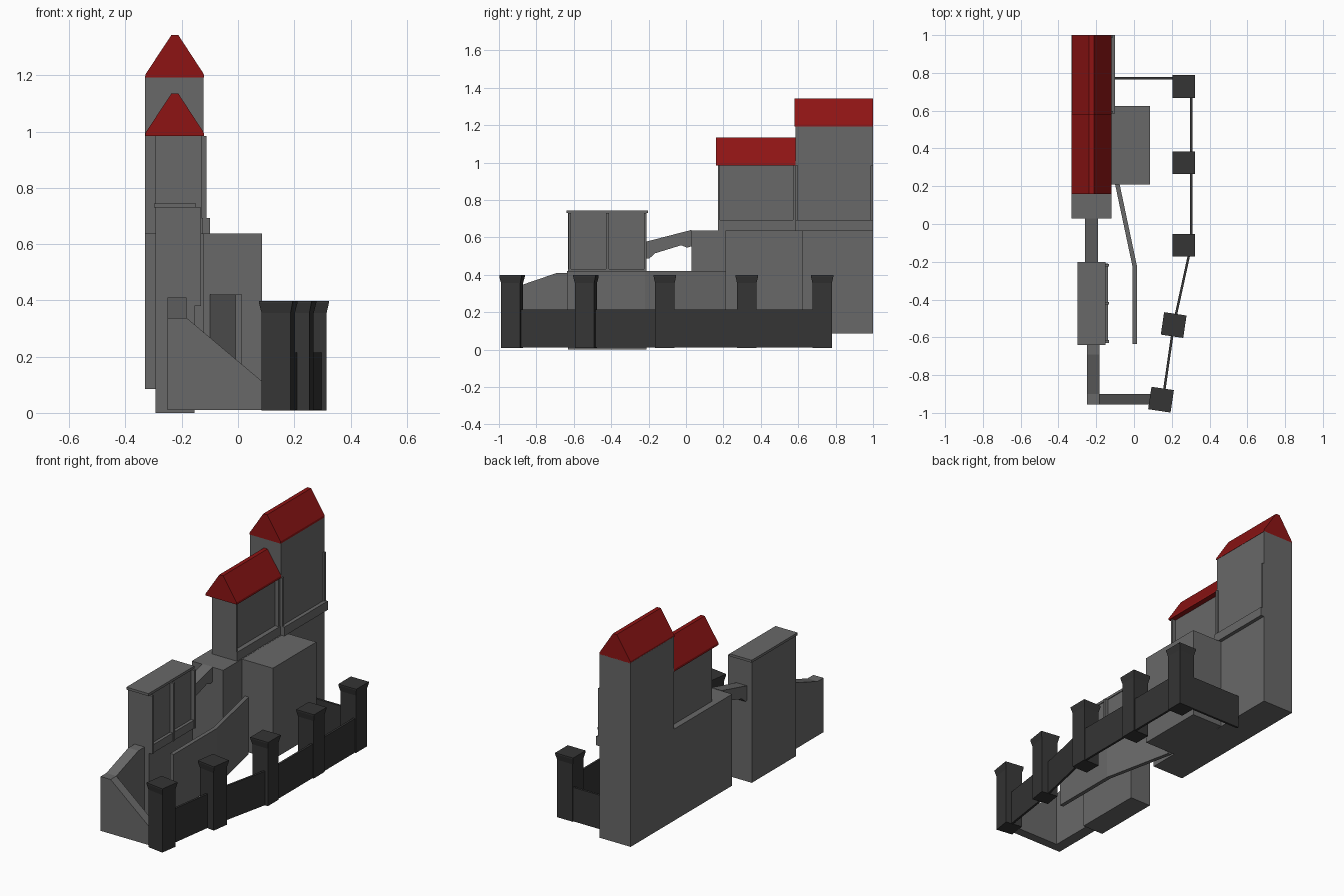
import bpy, bmesh, math
from mathutils import Matrix, Vector

if "Cube" in bpy.data.objects:
    bpy.data.objects.remove(bpy.data.objects["Cube"])


def material(name, rgb):
    m = bpy.data.materials.new(name)
    m.diffuse_color = (*rgb, 1)
    m.use_nodes = True
    m.node_tree.nodes["Principled BSDF"].inputs["Base Color"].default_value = m.diffuse_color
    return m


STONE = material("stone_grey", (0.14, 0.14, 0.14))
DARK = material("dark_stone", (0.035, 0.035, 0.035))
RED = material("red_tiles", (0.27, 0.007, 0.007))


def finish(name, bm, mat):
    bmesh.ops.recalc_face_normals(bm, faces=bm.faces)
    me = bpy.data.meshes.new(name)
    bm.to_mesh(me)
    bm.free()
    me.materials.append(mat)
    ob = bpy.data.objects.new(name, me)
    bpy.context.collection.objects.link(ob)
    return ob


def box(name, x, y, z, mat=STONE):
    bm = bmesh.new()
    bmesh.ops.create_cube(bm, size=1)
    for v in bm.verts:
        v.co = Vector([(r[0] + r[1]) / 2 + c * (r[1] - r[0]) for r, c in zip((x, y, z), v.co)])
    return finish(name, bm, mat)


def extrude(name, pts, axis, a, b, mat=STONE):
    """Extrude a profile along an axis: x takes (y,z), y takes (x,z), z takes (x,y)."""
    bm = bmesh.new()

    def at(p, d):
        c = list(p)
        c.insert("xyz".index(axis), d)
        return bm.verts.new(c)
    lo, hi = [at(p, a) for p in pts], [at(p, b) for p in pts]
    bm.faces.new(lo)
    bm.faces.new(hi)
    n = len(pts)
    for i in range(n):
        j = (i + 1) % n
        bm.faces.new((lo[i], lo[j], hi[j], hi[i]))
    return finish(name, bm, mat)


def wall(name, path, t, z0, z1, mat):
    """Thin wall of thickness t following a plan path that runs mainly along y."""
    pts = [(x - t / 2, y) for x, y in path] + [(x + t / 2, y) for x, y in reversed(path)]
    return extrude(name, pts, "z", z0, z1, mat)


def roof(name, z, y0, y1):
    extrude(name, [(-0.33, z), (-0.12, z), (-0.122, z + 0.012), (-0.212, z + 0.15),
                   (-0.237, z + 0.15), (-0.328, z + 0.012)], "y", y0, y1, RED)


# Keep: long base, tall rear tower, middle tower and side block
box("keep_base", (-0.33, -0.12), (0.03, 0.585), (0.085, 0.638))
box("tall_tower", (-0.33, -0.122), (0.585, 1.0), (0.085, 1.197))
box("middle_tower", (-0.293, -0.153), (0.17, 0.585), (0.638, 0.988))
box("side_block", (-0.12, 0.086), (0.21, 0.625), (0.085, 0.637))
roof("tall_tower_roof", 1.193, 0.58, 1.0)
roof("middle_tower_roof", 0.985, 0.16, 0.585)

# Ledges and pilasters on the courtyard side of the towers
box("tall_tower_ledge", (-0.122, -0.10), (0.585, 1.0), (0.638, 0.692))
box("middle_tower_ledge", (-0.153, -0.125), (0.17, 0.585), (0.638, 0.692))
for y in (0.585, 0.987):
    box("tall_tower_pilaster", (-0.122, -0.112), (y, y + 0.013), (0.692, 0.985))
for y in (0.17, 0.572):
    box("middle_tower_pilaster", (-0.153, -0.13), (y, y + 0.013), (0.692, 0.985))

# Gate tower with cap, sill and three pilasters
box("gate_tower", (-0.293, -0.155), (-0.63, -0.21), (0, 0.735))
box("gate_tower_cap", (-0.298, -0.15), (-0.64, -0.202), (0.73, 0.745))
box("gate_tower_sill", (-0.155, -0.137), (-0.63, -0.21), (0.38, 0.43))
for y in (-0.622, -0.42, -0.218):
    box("gate_tower_pilaster", (-0.155, -0.132), (y - 0.007, y + 0.007), (0.38, 0.73))

# Sloping bridge from the gate tower to the keep
extrude("bridge", [(-0.21, 0.578), (0.03, 0.64), (0.03, 0.552), (0.005, 0.545), (-0.025, 0.558),
                   (-0.165, 0.515), (-0.195, 0.488), (-0.21, 0.488)], "x", -0.26, -0.19)

# Front walls: stepped wall and descending wall
extrude("front_side_wall", [(-0.955, 0.01), (-0.63, 0.01), (-0.63, 0.41), (-0.69, 0.41),
                            (-0.90, 0.338), (-0.955, 0.338)], "x", -0.25, -0.183)
extrude("front_slope_wall", [(-0.183, 0.01), (0.13, 0.01), (0.13, 0.075), (-0.183, 0.338)],
        "y", -0.955, -0.90)

# Inner courtyard wall
wall("inner_wall", [(0.003, -0.635), (0.003, -0.22), (-0.088, 0.21)], 0.024, 0.075, 0.42, STONE)

# Outer curtain wall
wall("outer_wall", [(0.15, -0.95), (0.21, -0.535), (0.303, -0.17 + 0.06), (0.303, 0.77)],
     0.013, 0.01, 0.215, DARK)
box("rear_outer_wall", (-0.12, 0.303), (0.764, 0.777), (0.01, 0.215), DARK)

# Outer turrets with flared tops
turrets = [(0.263, 0.728, 0), (0.263, 0.325, 0), (0.263, -0.113, 0),
           (0.21, -0.535, -8.5), (0.143, -0.93, -8.5)]
for x, y, rot in turrets:
    bm = bmesh.new()
    prev = None
    for half, z in [(0.052, 0.008), (0.052, 0.355), (0.06, 0.39), (0.06, 0.398)]:
        ring = [bm.verts.new((sx * half, sy * half, z))
                for sx, sy in ((-1, -1), (1, -1), (1, 1), (-1, 1))]
        if prev is None:
            bm.faces.new(ring)
        else:
            for i in range(4):
                j = (i + 1) % 4
                bm.faces.new((prev[i], prev[j], ring[j], ring[i]))
        prev = ring
    bm.faces.new(prev)
    bm.transform(Matrix.Translation((x, y, 0)) @ Matrix.Rotation(math.radians(rot), 4, "Z"))
    finish("outer_turret", bm, DARK)
